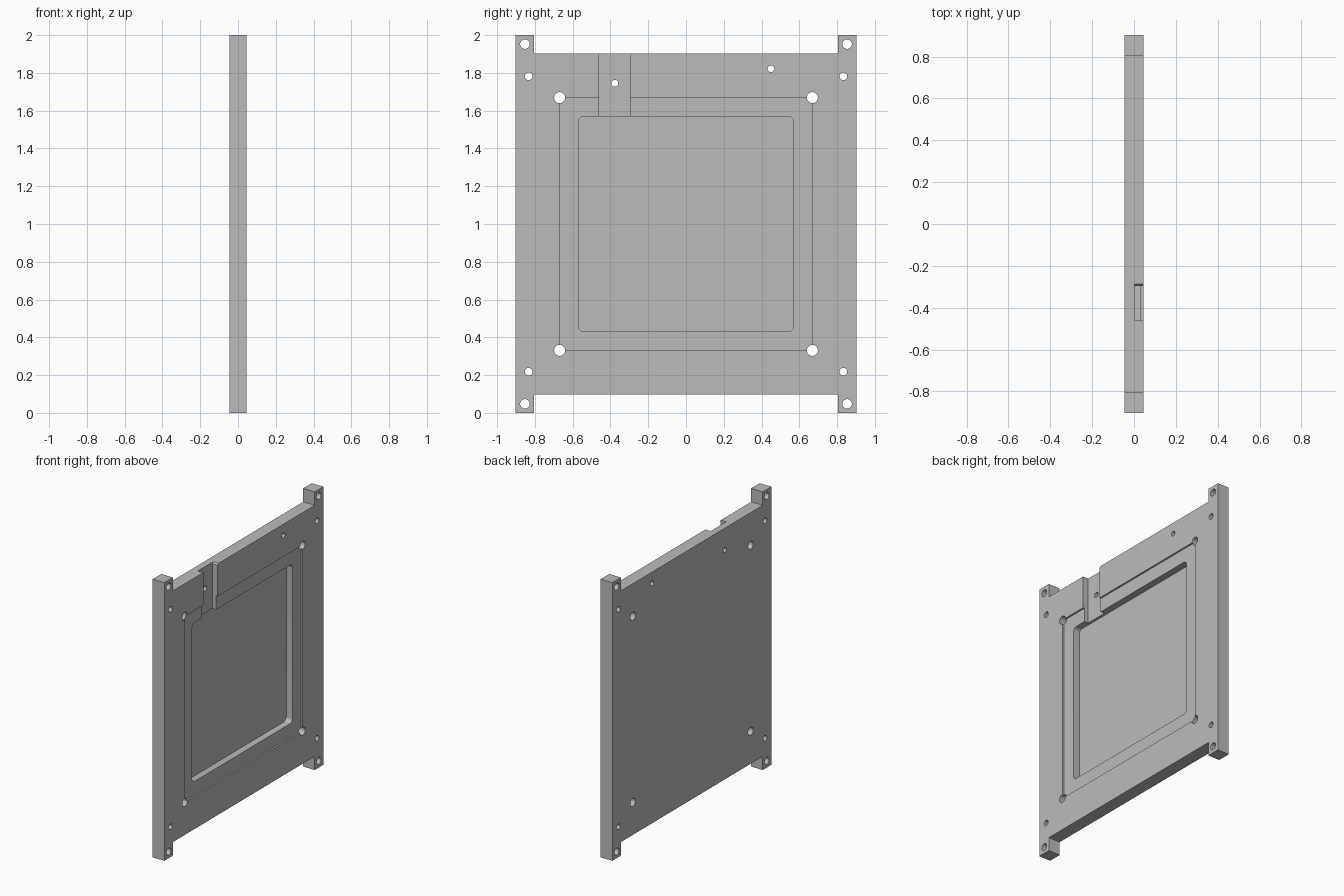
import bpy, bmesh
from math import cos, sin, pi

cube = bpy.data.objects.get("Cube")
if cube:
    bpy.data.objects.remove(cube, do_unlink=True)

HALF_T = 0.046       # half thickness of the plate
HALF_W = 0.903       # half width of the plate
TAB = 0.097          # size of the corner tabs
MID = 1.0            # height of the centre

grey = bpy.data.materials.new("plate grey")
grey.use_nodes = True
colour = (0.5, 0.5, 0.5, 1)
grey.diffuse_color = colour
grey.node_tree.nodes["Principled BSDF"].inputs["Base Color"].default_value = colour


def prism(name, outline, x0, x1):
    """Extrude a (y, z) outline along x."""
    bm = bmesh.new()
    base = bm.faces.new([bm.verts.new((x0, y, z)) for y, z in outline])
    new = bmesh.ops.extrude_face_region(bm, geom=[base])["geom"]
    moved = [v for v in new if isinstance(v, bmesh.types.BMVert)]
    bmesh.ops.translate(bm, verts=moved, vec=(x1 - x0, 0, 0))
    bmesh.ops.recalc_face_normals(bm, faces=bm.faces)
    mesh = bpy.data.meshes.new(name)
    bm.to_mesh(mesh)
    bm.free()
    mesh.materials.append(grey)
    obj = bpy.data.objects.new(name, mesh)
    bpy.context.collection.objects.link(obj)
    return obj


def circle(y, z, r, n=32):
    return [(y + r * cos(2 * pi * i / n), z + r * sin(2 * pi * i / n)) for i in range(n)]


def rounded_square(half, r, steps=6):
    pts = []
    for q, (sy, sz) in enumerate([(1, 1), (-1, 1), (-1, -1), (1, -1)]):
        for i in range(steps + 1):
            a = pi / 2 * (q + i / steps)
            pts.append((sy * (half - r) + r * cos(a), MID + sz * (half - r) + r * sin(a)))
    return pts


def cut(target, cutter):
    mod = target.modifiers.new("cut", "BOOLEAN")
    mod.operation = "DIFFERENCE"
    mod.solver = "EXACT"
    mod.object = cutter
    bpy.ops.object.modifier_apply(modifier=mod.name)
    bpy.data.objects.remove(cutter, do_unlink=True)


# Plate with a tab at each corner
inner = HALF_W - TAB
quarter = [(HALF_W, 1.0), (inner, 1.0), (inner, 1.0 - TAB)]
outline = [(y, MID + z) for y, z in quarter]
outline += [(-y, MID + z) for y, z in reversed(quarter)]
outline += [(-y, MID - z) for y, z in quarter]
outline += [(y, MID - z) for y, z in reversed(quarter)]
plate = prism("mounting_plate", outline, -HALF_T, HALF_T)
bpy.context.view_layer.objects.active = plate
plate.select_set(True)

# Shallow square recess and the deeper rounded pocket inside it
step = 0.669
square = [(-step, MID - step), (step, MID - step), (step, MID + step), (-step, MID + step)]
cut(plate, prism("recess_cutter", square, 0.034, 0.1))
cut(plate, prism("pocket_cutter", rounded_square(0.57, 0.03), -0.015, 0.1))

# Channel from the pocket to the top edge, flared at one lip
channel = [(-0.46, 1.54), (-0.296, 1.54), (-0.296, 1.893), (-0.286, 1.903),
           (-0.286, 1.95), (-0.46, 1.95)]
cut(plate, prism("channel_cutter", channel, 0.003, 0.1))

# Through holes: mirrored sets, then the two single ones
holes = [(-0.377, 1.745, 0.018), (0.45, 1.822, 0.018)]
for offset_y, offset_z, radius in [(0.853, 0.952, 0.025), (0.833, 0.782, 0.02),
                                   (step, step, 0.029)]:
    for sy in (-1, 1):
        for sz in (-1, 1):
            holes.append((sy * offset_y, MID + sz * offset_z, radius))
for y, z, radius in holes:
    cut(plate, prism("hole_cutter", circle(y, z, radius), -0.1, 0.1))

# Smooth hole walls, sharp edges elsewhere
bpy.ops.object.shade_smooth_by_angle(angle=pi / 6)
